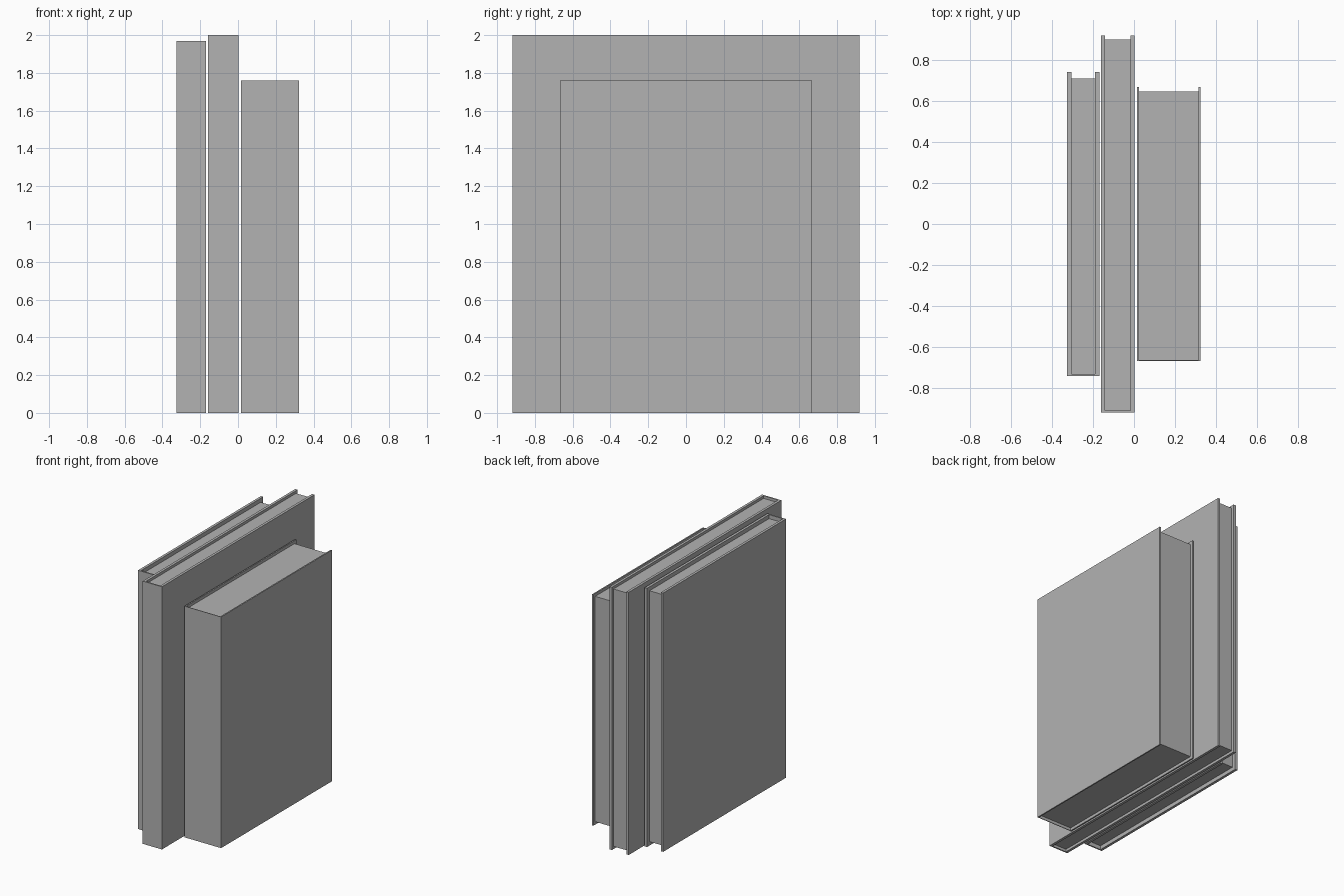
import bpy
import bmesh

cube = bpy.data.objects.get("Cube")
if cube:
    bpy.data.objects.remove(cube, do_unlink=True)

# Single plain grey for covers and pages
grey = bpy.data.materials.new("plain_grey")
grey.use_nodes = True
colour = (0.45, 0.45, 0.45, 1)
grey.diffuse_color = colour
grey.node_tree.nodes["Principled BSDF"].inputs["Base Color"].default_value = colour


def extrude_profile(name, outline, bottom, top):
    """Extrude a flat xy outline between two heights."""
    bm = bmesh.new()
    base = bm.faces.new([bm.verts.new((x, y, bottom)) for x, y in outline])
    result = bmesh.ops.extrude_face_region(bm, geom=[base], use_keep_orig=True)
    raised = [v for v in result["geom"] if isinstance(v, bmesh.types.BMVert)]
    bmesh.ops.translate(bm, verts=raised, vec=(0, 0, top - bottom))
    bmesh.ops.recalc_face_normals(bm, faces=bm.faces[:])
    mesh = bpy.data.meshes.new(name)
    bm.to_mesh(mesh)
    bm.free()
    mesh.materials.append(grey)
    obj = bpy.data.objects.new(name, mesh)
    bpy.context.scene.collection.objects.link(obj)
    return obj


def book(name, left, right, half_depth, height, board, spine, recess):
    """U-shaped cover open at the back, holding a recessed page block."""
    front, back = -half_depth, half_depth
    inner_l, inner_r, inner_f = left + board, right - board, front + spine
    cover = [(left, front), (right, front), (right, back), (inner_r, back),
             (inner_r, inner_f), (inner_l, inner_f), (inner_l, back), (left, back)]
    extrude_profile(name + "_cover", cover, 0, height)
    page_back = back - recess
    pages = [(inner_l, inner_f), (inner_r, inner_f),
             (inner_r, page_back), (inner_l, page_back)]
    extrude_profile(name + "_pages", pages, recess, height - recess)


# Three upright books side by side
book("slim_book", -0.325, -0.169, 0.739, 1.97, 0.02, 0.01, 0.03)
book("tall_book", -0.16, 0.002, 0.918, 2.0, 0.02, 0.01, 0.02)
book("thick_book", 0.015, 0.324, 0.666, 1.76, 0.01, 0.005, 0.022)
